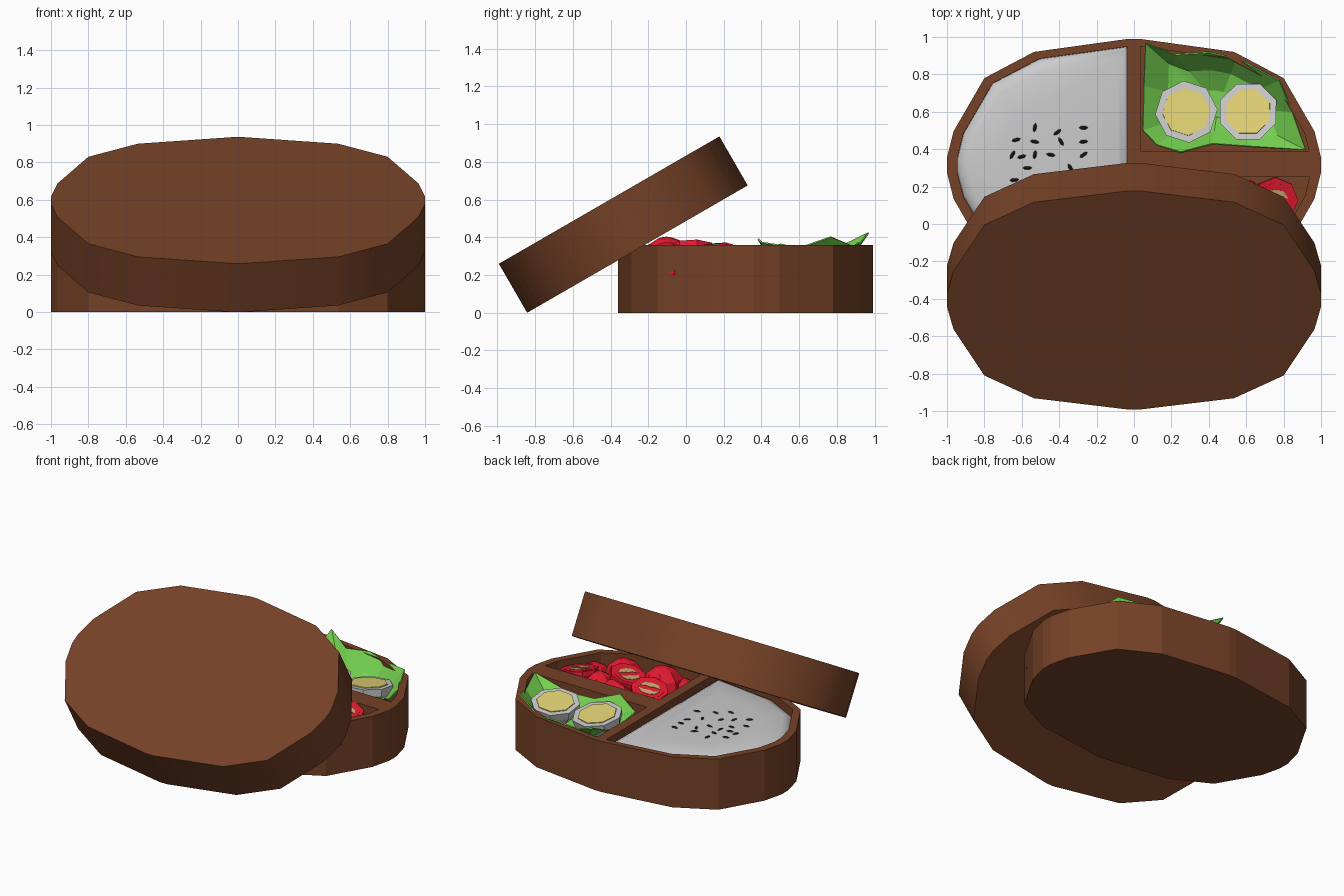
import bpy, bmesh
from math import sin, cos, pi, radians
from mathutils import Matrix, Vector, Euler

if "Cube" in bpy.data.objects:
    bpy.data.objects.remove(bpy.data.objects["Cube"])


def material(name, r, g, b):
    m = bpy.data.materials.new(name)
    m.diffuse_color = (r, g, b, 1)
    m.use_nodes = True
    m.node_tree.nodes["Principled BSDF"].inputs["Base Color"].default_value = m.diffuse_color
    return m


WOOD = material("wood", .18, .054, .02)
RED = material("tomato_red", .78, .01, .03)
DARK_RED = material("tomato_flesh", .55, .008, .02)
TAN = material("tomato_seed", .6, .4, .15)
GREEN = material("leaf_green", .18, .65, .08)
YELLOW = material("yolk_yellow", .78, .66, .18)
BLACK = material("sesame_black", .02, .015, .012)


def loft(name, rings, mat=None, smooth=None, loc=(0, 0, 0), rot=(0, 0, 0), caps=(True, True)):
    """Skin a stack of equal-length point rings and cap the ends."""
    bm = bmesh.new()
    vs = [[bm.verts.new(p) for p in ring] for ring in rings]
    n = len(rings[0])
    for a, b in zip(vs, vs[1:]):
        for i in range(n):
            j = (i + 1) % n
            bm.faces.new((a[i], a[j], b[j], b[i]))
    if caps[0]:
        bm.faces.new(vs[0][::-1])
    if caps[1]:
        bm.faces.new(vs[-1])
    bm.transform(Matrix.Translation(loc) @ Euler([radians(a) for a in rot]).to_matrix().to_4x4())
    bmesh.ops.recalc_face_normals(bm, faces=bm.faces)
    me = bpy.data.meshes.new(name)
    bm.to_mesh(me)
    bm.free()
    ob = bpy.data.objects.new(name, me)
    bpy.context.collection.objects.link(ob)
    if mat:
        me.materials.append(mat)
    bpy.context.view_layer.objects.active = ob
    bpy.ops.object.select_all(action='DESELECT')
    ob.select_set(True)
    if smooth:
        bpy.ops.object.shade_smooth_by_angle(angle=radians(smooth))
    return ob


def at_z(pts, z):
    return [(x, y, z) for x, y in pts]


def prism(name, pts, z0, z1, mat=None, **kw):
    return loft(name, [at_z(pts, z0), at_z(pts, z1)], mat, **kw)


def ring(r, z, n=8, phase=0.0, sy=1.0):
    return [(r * cos(2 * pi * (i + phase) / n), sy * r * sin(2 * pi * (i + phase) / n), z) for i in range(n)]


def clip(pts, axis, limit, side):
    """Keep the part of a convex outline on one side of an axis line."""
    out = []
    for a, b in zip(pts, pts[1:] + pts[:1]):
        da, db = (a[axis] - limit) * side, (b[axis] - limit) * side
        if da >= 0:
            out.append(a)
        if da * db < 0:
            t = da / (da - db)
            out.append((a[0] + t * (b[0] - a[0]), a[1] + t * (b[1] - a[1])))
    return out


# Shared oval outline, mirrored from one quarter
quarter = [(1, .04), (.965, .18), (.80, .465), (.535, .605), (.03, .675)]
half = quarter + [(-x, y) for x, y in quarter[::-1]]
oval = half + [(x, -y) for x, y in half[::-1]]
CY = .315
outer = [(x, y + CY) for x, y in oval]
inner = [(x * .945, y * .94 + CY) for x, y in oval]

# Box with three carved compartments
left = clip(inner, 0, -.035, -1)
right = clip(inner, 0, .035, 1)
back_right = clip(right, 1, .39, 1)
front_right = clip(right, 1, .25, -1)
FLOOR = .1
box = prism("box", outer, 0, .36, WOOD)
for pts in (left, back_right, front_right):
    cutter = prism("compartment_cutter", pts, FLOOR, .6, WOOD)
    cutter.hide_render = True
    mod = box.modifiers.new("carve", 'BOOLEAN')
    mod.object = cutter
    mod.solver = 'EXACT'
    bpy.context.view_layer.objects.active = box
    bpy.ops.object.modifier_apply(modifier=mod.name)
    bpy.data.objects.remove(cutter)

# Lid leaning on the box
prism("lid", oval, 0, .30, WOOD, smooth=40, loc=(0, -.2575, .3375), rot=(30, 0, 0))

# Rice bed with softly rounded edge
rc = (-.43, .315)


def shrink(s):
    return [(rc[0] + (x - rc[0]) * s, rc[1] + (y - rc[1]) * s) for x, y in left]


loft("rice", [at_z(shrink(s), z) for s, z in
              ((.998, FLOOR), (.998, .29), (.97, .315), (.88, .333), (.6, .342), (.25, .345))], smooth=60)

# Sesame seeds
seeds = [(-.63, .45), (-.53, .515), (-.53, .44), (-.41, .49), (-.27, .515), (-.39, .44), (-.27, .44),
         (-.65, .37), (-.60, .36), (-.53, .37), (-.445, .37), (-.27, .37), (-.57, .30), (-.34, .30),
         (-.64, .235), (-.45, .25), (-.25, .23), (-.52, .20), (-.36, .18), (-.60, .14), (-.44, .12)]
for i, (x, y) in enumerate(seeds):
    loft("sesame_seed", [ring(.01, -.008, 6, sy=.45), ring(.025, 0, 6, sy=.4), ring(.01, .007, 6, sy=.45)],
         BLACK, loc=(x, y, .345), rot=(0, 0, (15, 80, -10, 35, 0, 120, 5, 60)[i % 8]))

# Lettuce: crumpled bowl-shaped leaf with pointed corners
rim = [(.06, .97, .42), (.22, .91, .35), (.40, .92, .37), (.55, .89, .35), (.78, .77, .40), (.85, .60, .34),
       (.92, .395, .37), (.63, .41, .31), (.42, .425, .33), (.25, .38, .39), (.12, .42, .33), (.045, .50, .36),
       (.05, .74, .31)]
mid = Vector((.45, .63, 0))


def leaf_ring(s, z, fold):
    return [((p := mid + (Vector((x, y, 0)) - mid) * s).x, p.y, z + fold * (-1) ** i)
            for i, (x, y, _) in enumerate(rim)]


leaf = loft("lettuce", [leaf_ring(.3, .2, .01), leaf_ring(.68, .25, .015), rim], GREEN, caps=(True, False))
leaf.modifiers.new("thickness", 'SOLIDIFY').thickness = .008

# Egg halves with yolks
for x, r, phase, tilt in ((.28, .168, .1, (-8, 4, 0)), (.61, .163, .5, (-8, -4, 0))):
    where = dict(loc=(x, .60, .325), rot=tilt)
    loft("egg_white", [ring(r * a, z, 8, phase) for a, z in
                       ((.35, -.13), (.75, -.10), (.95, -.05), (1, 0))], **where)
    loft("egg_yolk", [ring(r * .77, z, 8, phase) for z in (-.02, .006)], YELLOW, **where)

# Whole tomatoes
for x, y, z, r in ((.25, -.10, .27, .14), (.46, .13, .23, .12), (.60, .12, .24, .12), (.56, -.10, .25, .13),
                   (.15, -.16, .22, .11), (.74, -.03, .21, .12)):
    loft("tomato", [ring(r * sin(t), -r * .95 * cos(t), 8) for t in
                    [radians(a) for a in (15, 45, 75, 105, 135, 165)]], RED, loc=(x, y, z), rot=(12, 8, 30))

# Cut tomatoes with seed pockets
for x, y, z, tilt in ((.20, .125, .345, (-12, -8, 20)), (.43, .03, .35, (-15, -10, 60)),
                      (.755, .125, .345, (8, 10, 0))):
    where = dict(loc=(x, y, z), rot=tilt)
    r = .125
    loft("tomato_half", [ring(r * a, h, 8) for a, h in ((.3, -.12), (.75, -.09), (1, -.03), (1, 0))], RED, **where)
    loft("tomato_flesh", [ring(r * .8, h, 8) for h in (-.01, .002)], RED, **where)
    for s in (-1, 1):
        pocket = [(-.07, .012 * s), (-.03, .022 * s), (0, .014 * s), (.03, .022 * s), (.07, .012 * s),
                  (.045, .05 * s), (0, .06 * s), (-.045, .05 * s)]
        prism("seed_pocket", pocket, -.01, .005, TAN, **where)
